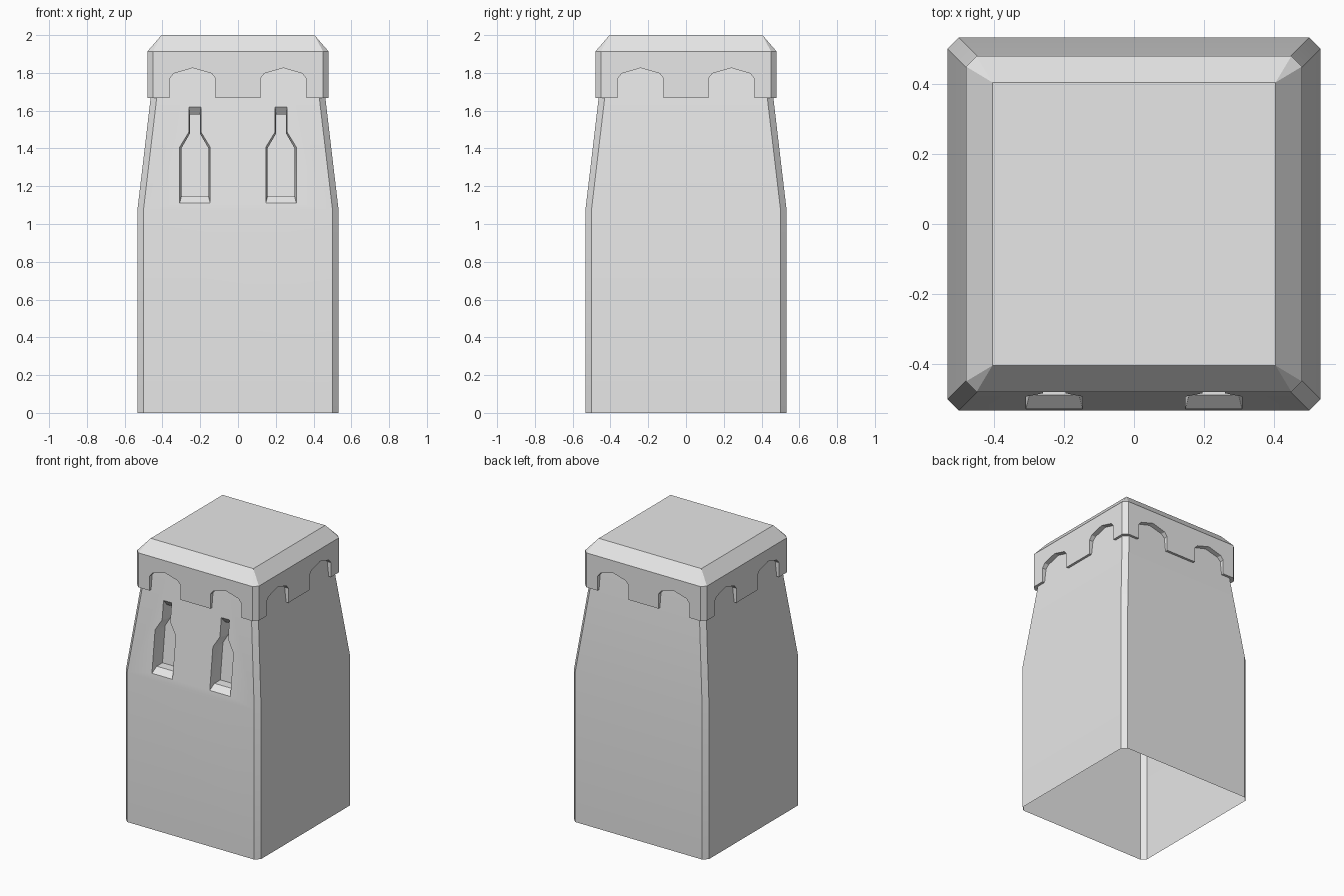
import bpy, bmesh, math
from mathutils import Matrix, Vector

cube = bpy.data.objects.get("Cube")
if cube:
    bpy.data.objects.remove(cube)

grey = bpy.data.materials.new("light_grey")
grey.use_nodes = True
grey.diffuse_color = (0.8, 0.8, 0.8, 1)
grey.node_tree.nodes["Principled BSDF"].inputs["Base Color"].default_value = (0.8, 0.8, 0.8, 1)

WAIST, BODY_TOP, CHAMFER = 1.07, 1.85, 0.032
RIM, EAVE, TOP = 1.667, 1.913, 2.0
CAP, CAP_FLAT, CAP_TOP = 0.48, 0.45, 0.405
BOTTLE_X = 0.228


def body_half(z):
    """Half width of the body at a height."""
    return 0.533 - max(0, z - WAIST) * 0.118


def add_face(bm, points, turn=0):
    rot = Matrix.Rotation(turn * math.pi / 2, 3, 'Z')
    bm.faces.new([bm.verts.new(rot @ Vector(p)) for p in points])


def finish(bm, name):
    bmesh.ops.remove_doubles(bm, verts=bm.verts, dist=0.0005)
    bmesh.ops.recalc_face_normals(bm, faces=bm.faces)
    mesh = bpy.data.meshes.new(name)
    bm.to_mesh(mesh)
    bm.free()
    mesh.materials.append(grey)
    obj = bpy.data.objects.new(name, mesh)
    bpy.context.collection.objects.link(obj)
    bpy.ops.object.select_all(action='DESELECT')
    obj.select_set(True)
    bpy.context.view_layer.objects.active = obj
    bpy.ops.object.shade_smooth_by_angle(angle=math.radians(30))


def on_wall(x, z, depth=0):
    """Point on the front wall, or behind it."""
    return (x, depth - body_half(z), z)


# Body: open-bottomed shell with chamfered corners
bm = bmesh.new()
low, high = body_half(0) - CHAMFER, body_half(BODY_TOP) - CHAMFER
for turn in range(4):
    splits = [BOTTLE_X, -BOTTLE_X] if turn == 0 else []
    add_face(bm, [on_wall(-low, 0), on_wall(low, 0), on_wall(low, WAIST)]
             + [on_wall(x, WAIST) for x in splits] + [on_wall(-low, WAIST)], turn)
    if turn:
        add_face(bm, [on_wall(-low, WAIST), on_wall(low, WAIST),
                      on_wall(high, BODY_TOP), on_wall(-high, BODY_TOP)], turn)
    for z0, z1 in ((0, WAIST), (WAIST, BODY_TOP)):
        a, b = body_half(z0), body_half(z1)
        add_face(bm, [(a - CHAMFER, -a, z0), (a, CHAMFER - a, z0),
                      (b, CHAMFER - b, z1), (b - CHAMFER, -b, z1)], turn)

# Bottle-shaped recesses: half outlines from bottom centre to top centre
outer = [(0, 1.11), (0.081, 1.11), (0.081, 1.407), (0.032, 1.487), (0.032, 1.62), (0, 1.62)]
inner = [(0, 1.148), (0.071, 1.148), (0.071, 1.402), (0.027, 1.478), (0.027, 1.58), (0, 1.58)]


def half_outline(outline, cx, side, depth=0):
    return [on_wall(cx + side * x, z, depth) for x, z in outline]


# Front wall panels around the recesses
for s in (-1, 1):
    cx = s * BOTTLE_X
    add_face(bm, [on_wall(s * low, WAIST), on_wall(cx, WAIST)] + half_outline(outer, cx, s)
             + [on_wall(cx, BODY_TOP), on_wall(s * high, BODY_TOP)])
add_face(bm, [on_wall(-BOTTLE_X, WAIST)] + half_outline(outer, -BOTTLE_X, 1)
         + [on_wall(-BOTTLE_X, BODY_TOP), on_wall(BOTTLE_X, BODY_TOP)]
         + half_outline(outer, BOTTLE_X, -1)[::-1] + [on_wall(BOTTLE_X, WAIST)])

# Recess bevels, walls and backs
for cx in (-BOTTLE_X, BOTTLE_X):
    for side in (-1, 1):
        rings = [half_outline(outer, cx, side), half_outline(inner, cx, side, 0.035),
                 half_outline(inner, cx, side, 0.1)]
        for ring, deeper in zip(rings, rings[1:]):
            for i in range(len(ring) - 1):
                add_face(bm, [ring[i], ring[i + 1], deeper[i + 1], deeper[i]])
        add_face(bm, rings[-1])
finish(bm, "carton_body")

# Cap: scalloped apron, chamfered corners, bevelled top
arch = [(-0.122, RIM), (-0.122, 1.77), (-0.1, 1.797), (0, 1.826),
        (0.1, 1.797), (0.122, 1.77), (0.122, RIM)]
edge = [(-CAP_FLAT, RIM)]
for cx in (-0.24, 0.24):
    edge += [(cx + x, z) for x, z in arch]
edge.append((CAP_FLAT, RIM))

bm = bmesh.new()
for turn in range(4):
    front = [(x, -CAP, z) for x, z in edge]
    back = [on_wall(x, z, 0.01) for x, z in edge]
    tuck = body_half(RIM) - 0.01
    back[0], back[-1] = (CHAMFER - tuck, -tuck, RIM), (tuck - CHAMFER, -tuck, RIM)
    eaves = [(CAP_FLAT, -CAP, EAVE), (-CAP_FLAT, -CAP, EAVE)]
    add_face(bm, front + eaves, turn)
    for i in range(len(front) - 1):
        add_face(bm, [front[i], back[i], back[i + 1], front[i + 1]], turn)
    add_face(bm, eaves + [(-CAP_TOP, -CAP_TOP, TOP), (CAP_TOP, -CAP_TOP, TOP)], turn)
    corner = (CAP, -CAP_FLAT, EAVE)
    corner_low = (CAP, -CAP_FLAT, RIM)
    add_face(bm, [front[-1], corner_low, corner, eaves[0]], turn)
    add_face(bm, [front[-1], back[-1], (tuck, CHAMFER - tuck, RIM), corner_low], turn)
    add_face(bm, [eaves[0], corner, (CAP_TOP, -CAP_TOP, TOP)], turn)
add_face(bm, [(x * CAP_TOP, y * CAP_TOP, TOP) for x, y in ((-1, -1), (1, -1), (1, 1), (-1, 1))])
finish(bm, "scalloped_cap")
